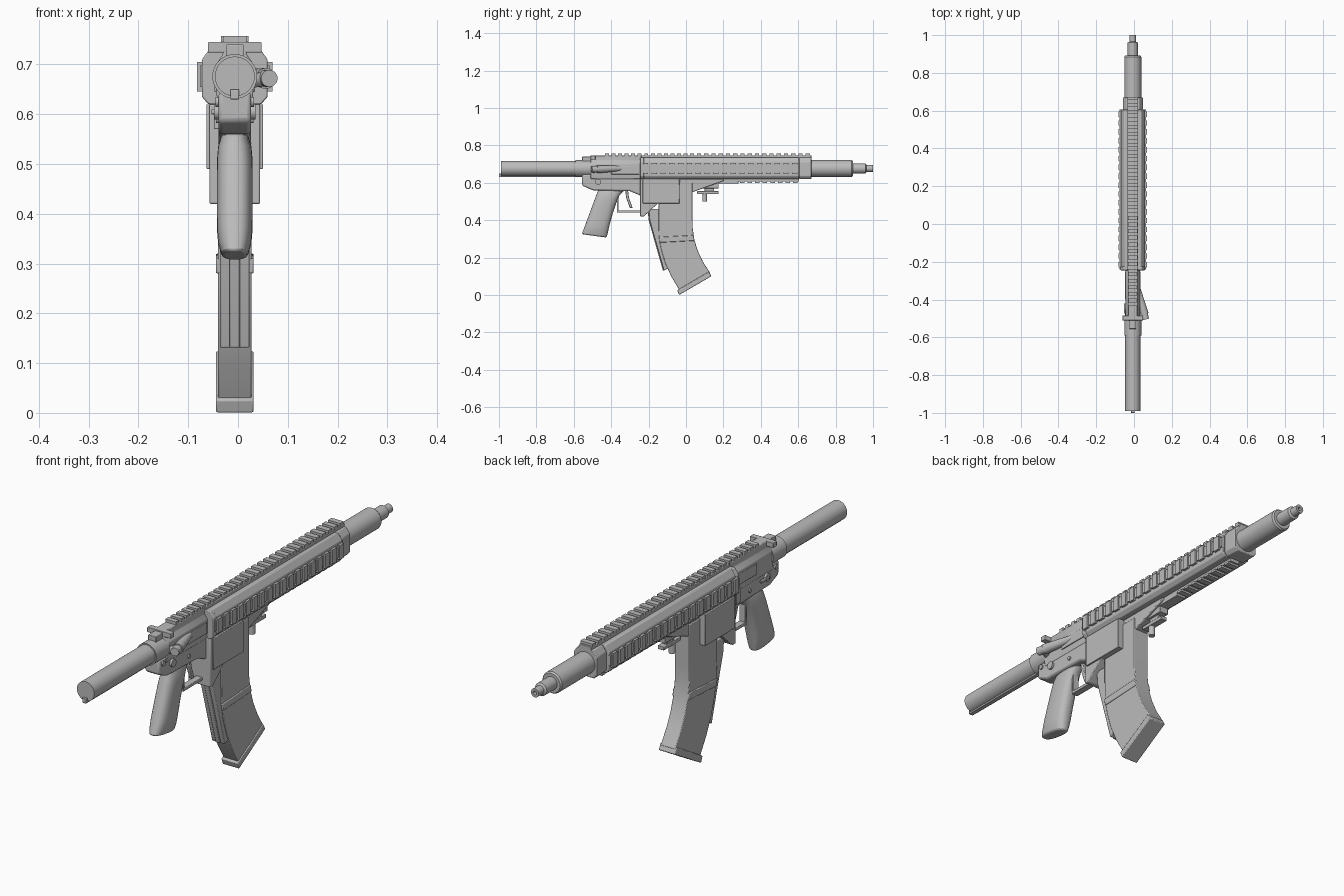
import bpy, bmesh, math
from mathutils import Vector

if "Cube" in bpy.data.objects:
    bpy.data.objects.remove(bpy.data.objects["Cube"])

# Shared landmarks
CENTRE = -.0065
BORE = .676
GUARD_BACK, GUARD_FRONT, RAIL_FRONT = -.24, .605, .67
RAIL_BASE, RAIL_TOP = .743, .757
TUBE, SLEEVE = .04, .045

material = bpy.data.materials.new("plain grey")
material.use_nodes = True
material.diffuse_color = (.5, .5, .5, 1)
shader = material.node_tree.nodes["Principled BSDF"]
shader.inputs["Base Color"].default_value = material.diffuse_color
parts = []


def finish(name, bm, bevel=0):
    bmesh.ops.recalc_face_normals(bm, faces=bm.faces)
    mesh = bpy.data.meshes.new(name)
    bm.to_mesh(mesh)
    bm.free()
    mesh.materials.append(material)
    part = bpy.data.objects.new(name, mesh)
    bpy.context.collection.objects.link(part)
    if bevel:
        modifier = part.modifiers.new("edge bevel", "BEVEL")
        modifier.width, modifier.segments = bevel, 2
        modifier.limit_method = "ANGLE"
    parts.append(part)


def loft(name, rings, bevel=0):
    """Skin a list of equal-length rings of points and cap both ends."""
    bm = bmesh.new()
    loops = [[bm.verts.new(point) for point in ring] for ring in rings]
    for low, high in zip(loops, loops[1:]):
        for i in range(len(low)):
            bm.faces.new((low[i - 1], low[i], high[i], high[i - 1]))
    bm.faces.new(loops[0])
    bm.faces.new(loops[-1])
    finish(name, bm, bevel)


def side(name, profile, half, bevel=.003, centre=CENTRE):
    """Side profile in (y, z), extruded across the width."""
    loft(name, [[(x, y, z) for y, z in profile] for x in (centre - half, centre + half)], bevel)


def block(name, half, y, z, bevel=.002, centre=CENTRE):
    side(name, [(y[0], z[0]), (y[1], z[0]), (y[1], z[1]), (y[0], z[1])], half, bevel, centre)


def section(name, profile, y, bevel=.003):
    """Mirrored half cross-section in (x, z), extruded along the length."""
    outline = profile + [(-x, z) for x, z in reversed(profile)]
    loft(name, [[(CENTRE + x, along, z) for x, z in outline] for along in y], bevel)


def circle(count):
    for i in range(count):
        angle = i * math.tau / count
        yield math.cos(angle), math.sin(angle)


def turned(name, *stations):
    """Round part on the bore axis from (y, radius) stations."""
    loft(name, [[(CENTRE + radius * c, y, BORE + radius * s) for c, s in circle(32)]
                for y, radius in stations])


def rod(name, start, end, radius, end_radius=None):
    start, end = Vector(start), Vector(end)
    turn = (end - start).to_track_quat("Z", "Y")
    loft(name, [[point + turn @ Vector((r * c, r * s, 0)) for c, s in circle(20)]
                for point, r in ((start, radius), (end, end_radius or radius))])


def lugs(name, half, y, z, count, centre=CENTRE):
    """Evenly spaced rail lugs joined in one mesh."""
    bm = bmesh.new()
    step = (y[1] - y[0]) / count
    for i in range(count):
        verts = bmesh.ops.create_cube(bm, size=1)["verts"]
        bmesh.ops.scale(bm, vec=(half * 2, step * .6, z[1] - z[0]), verts=verts)
        place = (centre, y[0] + step * (i + .5), (z[0] + z[1]) / 2)
        bmesh.ops.translate(bm, vec=place, verts=verts)
    finish(name, bm)


# Rear tube with its guide rail and lock ring
turned("rear_tube", (-.99, TUBE), (-.54, TUBE))
block("tube_guide", half=.009, y=(-1, -.58), z=(.63, .65))
turned("lock_ring", (-.59, SLEEVE), (-.55, SLEEVE))

# Front tube and stepped tip with a bored end
turned("front_tube", (GUARD_FRONT, SLEEVE), (.885, SLEEVE), (.892, TUBE))
turned("tip", (.88, .027), (.96, .027), (.965, .018), (1, .018), (1, .008), (.97, .008))

# Handguard: chamfered shell, front collar and rear frame
shell = [(.05, .62), (.063, .635), (.063, .71), (.045, .735)]
section("handguard", shell, (GUARD_BACK, GUARD_FRONT))
section("rear_frame", [(x + .003, z) for x, z in shell], (GUARD_BACK - .005, GUARD_BACK + .015))
section("front_collar", [(x - .01, z) for x, z in shell], (GUARD_FRONT, RAIL_FRONT))
block("top_rail", half=.028, y=(GUARD_BACK, RAIL_FRONT), z=(.72, RAIL_BASE + .004))

# Rails: long lugs over the guard, fine lugs over the receiver, both sides and below
lugs("front_top_lugs", half=.028, y=(.05, RAIL_FRONT), z=(RAIL_BASE, RAIL_TOP), count=16)
lugs("rear_top_lugs", half=.024, y=(-.44, .05), z=(RAIL_BASE, RAIL_TOP), count=14)
for sign, label in ((1, "left"), (-1, "right")):
    span = (GUARD_BACK, GUARD_FRONT)
    block(label + "_rail_base", half=.005, y=span, z=(.655, .698), bevel=0,
          centre=CENTRE + sign * .065)
    lugs(label + "_rail_lugs", half=.005, y=span, z=(.646, .705), count=18,
         centre=CENTRE + sign * .071)
block("bottom_rail_base", half=.022, y=(.14, GUARD_FRONT), z=(.608, .622), bevel=0)
lugs("bottom_rail_lugs", half=.026, y=(.28, GUARD_FRONT), z=(.6, .61), count=8)

# Upper receiver with rear handle and port cover
section("upper_receiver", [(.034, .62), (.038, .65), (.038, .7), (.024, .72), (.024, .745)],
        (-.51, GUARD_BACK))
turned("receiver_rear", (-.555, SLEEVE), (-.5, SLEEVE))
block("rear_handle", half=.054, y=(-.51, -.485), z=(.724, .745))
block("rear_handle_stem", half=.018, y=(-.555, -.48), z=(.715, .74))
block("port_cover", half=.041, y=(-.4, -.25), z=(.645, .69))

# Angled side plunger with its button and brace
shoulder = Vector((.056, -.475, .672))
button_end = shoulder + Vector((.007, -.03, 0))
rod("plunger_body", (.012, -.31, .678), shoulder, radius=.012, end_radius=.021)
rod("plunger_button", shoulder, button_end, radius=.017)
rod("plunger_brace", (.02, -.5, .665), shoulder, radius=.014)

# Lower receiver, pins and levers
side("lower_receiver", [(-.555, .645), (-.555, .585), (-.5, .56), (-.3, .555), (GUARD_BACK, .53),
                        (GUARD_BACK, .645)], half=.033, bevel=.008)
for label, y, z, radius in (("selector", -.47, .605, .016), ("rear", -.53, .625, .01),
                            ("trigger", -.36, .59, .008)):
    reach = .034 + radius / 2
    rod(label + "_pin", (CENTRE - reach, y, z), (CENTRE + reach, y, z), radius)
block("selector_lever", half=.005, y=(-.475, -.42), z=(.6, .61), centre=CENTRE - .042)
block("side_catch", half=.006, y=(-.29, -.26), z=(.57, .62), centre=CENTRE - .036)

# Magazine well with its raised side plate and front web
WELL_FRONT, WELL_FLOOR, WELL_TOP = -.035, .49, .62
side("well_shell", [(-.245, WELL_TOP), (-.245, .42), (-.225, .42), (-.15, WELL_FLOOR),
                    (WELL_FRONT, WELL_FLOOR), (WELL_FRONT, WELL_TOP)], half=.051)
block("well_plate", half=.057, y=(-.232, WELL_FRONT), z=(WELL_FLOOR, WELL_TOP))
side("well_front_web", [(WELL_FRONT, .535), (.035, .55), (.2, .61), (.2, WELL_TOP),
                        (WELL_FRONT, WELL_TOP)], half=.03)


# Curved magazine: both edges bend forward as they drop
def front_edge(z):
    return .035 + 1.36 * max(0, .38 - z) ** 2, z


def back_edge(z):
    return max(0, .36 - z) ** 2 - .147, z


def edge(curve, low, steps=8):
    return [curve(.6 + (low - .6) * i / steps) for i in range(steps + 1)]


side("magazine", edge(front_edge, low=.118) + edge(back_edge, low=.025)[::-1], half=.034)
band = [back_edge(.28), front_edge(.29), front_edge(.32), back_edge(.31)]
side("magazine_band", band, half=.038)
side("magazine_base", [(-.047, .026), (-.037, 0), (.135, .1), (.123, .125)], half=.038)
spine = [(-.2, .46), (-.195, .4), (-.118, .13), (-.08, .15), (-.1, .46)]
side("magazine_spine", spine, half=.03)
side("magazine_spine_ridge", [(y - .005, z) for y, z in spine], half=.011)

# Small mount below the guard
block("mount_plate", half=.022, y=(.13, .28), z=(.596, .61))
block("mount_block", half=.02, y=(.03, .175), z=(.57, .6))
block("mount_foot", half=.014, y=(.06, .175), z=(.54, .555))
block("mount_neck", half=.01, y=(.1, .15), z=(.55, .575))
rod("mount_post", (CENTRE, .1, .5), (CENTRE, .1, .545), radius=.013)

# Trigger blade and its guard
blade = [(-.325, .56), (-.32, .52), (-.3, .465)]
side("trigger", blade + [(y + .015, z) for y, z in reversed(blade)], half=.008)
block("guard_post", half=.014, y=(-.37, -.36), z=(.445, .56))
block("guard_bow", half=.014, y=(-.37, GUARD_BACK), z=(.44, .453))


# Grip: rounded rings raked backwards, front edge hollowed under the web
def grip_ring(t):
    back, front = -.47 - .087 * t, -.33 - .094 * t ** .6
    half = .036 - .01 * (t * 2 - 1) ** 6
    for c, s in circle(24):
        across = math.copysign(abs(s) ** .75, s)
        blend = (1 + math.copysign(abs(c) ** .75, c)) / 2
        yield (CENTRE + half * across, back + (front - back) * blend,
               .56 - t * (.235 + .018 * blend))


loft("grip", [grip_ring(i / 10) for i in range(11)], bevel=.006)

# Smooth round parts while keeping sharp edges
for part in parts:
    part.select_set(True)
bpy.context.view_layer.objects.active = parts[0]
bpy.ops.object.shade_smooth_by_angle(angle=math.radians(35))
